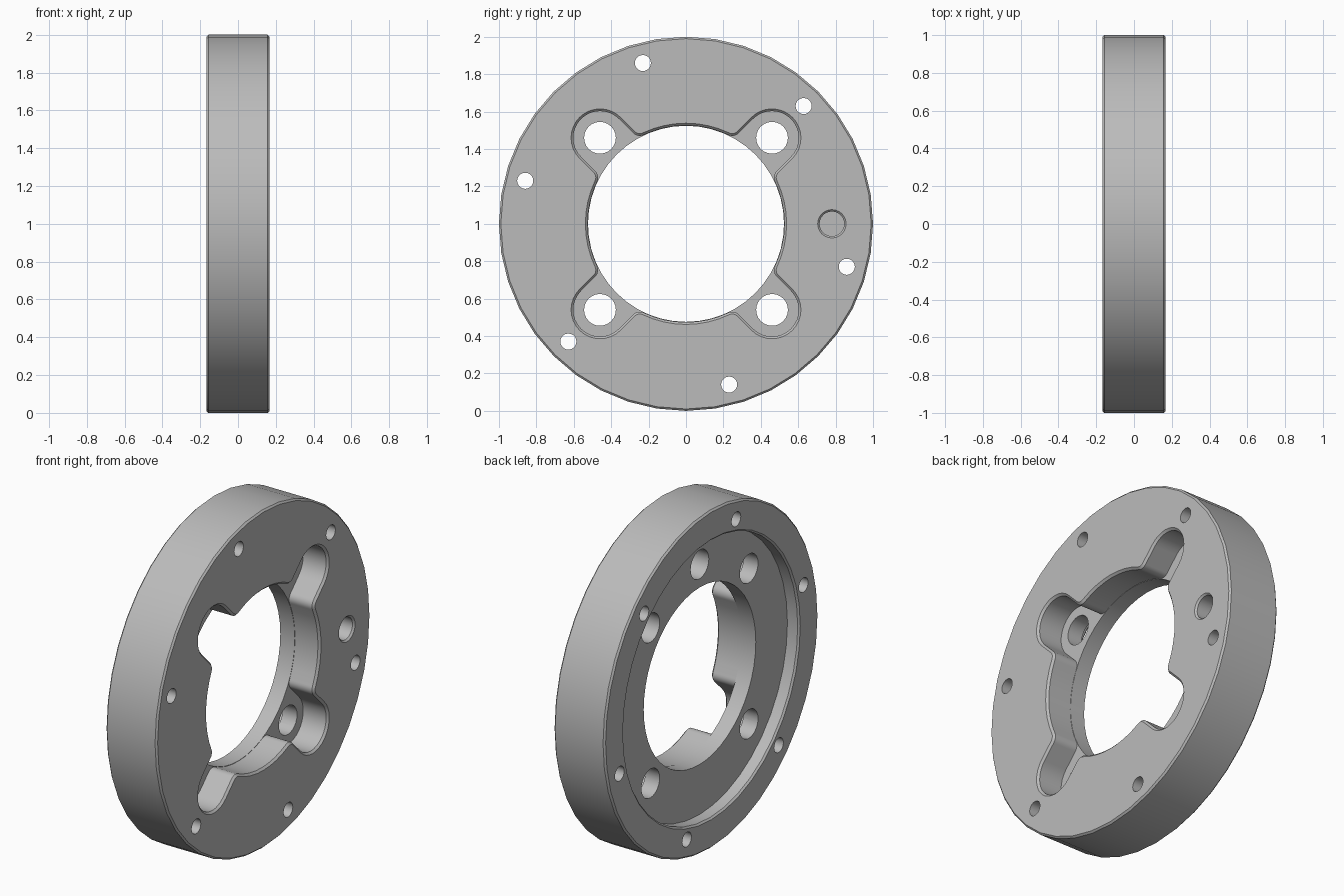
import bpy, bmesh
from math import sin, cos, pi, sqrt, atan2

cube = bpy.data.objects.get("Cube")
if cube:
    bpy.data.objects.remove(cube)

HALF = 0.167      # half thickness
CH = 0.01         # edge chamfer
FLOOR = 0.005     # pocket floor
RECESS = -0.09    # recess floor on the back face
BORE, SLOT, FILLET, REACH = 0.526, 0.143, 0.05, 0.65

steel = bpy.data.materials.new("grey metal")
steel.use_nodes = True
grey = (0.5, 0.5, 0.5, 1)
steel.diffuse_color = grey
steel.node_tree.nodes["Principled BSDF"].inputs["Base Color"].default_value = grey


def loft(bm, loops):
    """Skin a stack of equal loops of (x, y, z) points and cap both ends."""
    rings = [[bm.verts.new(p) for p in loop] for loop in loops]
    for a, b in zip(rings, rings[1:]):
        for i in range(len(a)):
            j = (i + 1) % len(a)
            bm.faces.new((a[i], a[j], b[j], b[i]))
    bm.faces.new(rings[0][::-1])
    bm.faces.new(rings[-1])


def turned(bm, profile, y=0, z=0, sides=24):
    """Turn a profile of (x, radius) pairs about an axis along x."""
    loft(bm, [[(x, y + r * cos(2 * pi * i / sides), z + 1 + r * sin(2 * pi * i / sides))
               for i in range(sides)] for x, r in profile])


def make_object(name, bm):
    bmesh.ops.recalc_face_normals(bm, faces=bm.faces)
    mesh = bpy.data.meshes.new(name)
    bm.to_mesh(mesh)
    bm.free()
    ob = bpy.data.objects.new(name, mesh)
    bpy.context.collection.objects.link(ob)
    return ob


def arc(cy, cz, r, a0, a1, n):
    return [(cy + r * cos(a0 + (a1 - a0) * i / n), cz + r * sin(a0 + (a1 - a0) * i / n))
            for i in range(n + 1)]


def bore_outline(x, grow):
    """Bore with four rounded slots on the diagonals, grown outward."""
    v = SLOT + FILLET
    u = sqrt((BORE + FILLET) ** 2 - v ** 2)
    t = atan2(v, u)
    f = FILLET - grow
    one = arc(u, -v, f, pi - t, pi / 2, 6)
    one += arc(REACH, 0, SLOT + grow, -pi / 2, pi / 2, 16)
    one += arc(u, v, f, -pi / 2, t - pi, 6)
    one += arc(0, 0, BORE + grow, t, pi / 2 - t, 8)[1:-1]
    points = []
    for k in range(4):
        a = pi / 4 + k * pi / 2
        points += [(x, p * cos(a) - q * sin(a), 1 + p * sin(a) + q * cos(a)) for p, q in one]
    return points


# Solid disc with chamfered rim and a round recess in the back
bm = bmesh.new()
turned(bm, [(RECESS, 0.82), (CH - HALF, 0.82), (-HALF, 0.82 + CH), (-HALF, 1 - CH),
            (CH - HALF, 1), (HALF - CH, 1), (HALF, 1 - CH)], sides=40)
ring = make_object("flange_ring", bm)
ring.data.materials.append(steel)

cutters = []

# Bore with four pockets, chamfered at the face
bm = bmesh.new()
loft(bm, [bore_outline(FLOOR, 0), bore_outline(HALF - 0.012, 0),
          bore_outline(HALF + 0.012, 0.024)])
cutters.append(make_object("pocket_cutter", bm))

# Plain bore through the rear web
bm = bmesh.new()
turned(bm, [(-0.3, BORE - 0.002), (0.05, BORE - 0.002)], sides=48)
cutters.append(make_object("bore_cutter", bm))

# Bolt holes in the pockets and one blind hole in the recess
bm = bmesh.new()
for y in (-0.46, 0.46):
    for z in (-0.46, 0.46):
        turned(bm, [(-0.3, 0.085), (0.05, 0.085)], y, z)
turned(bm, [(-0.3, 0.085), (0.06, 0.085)], 0, 0.66)
cutters.append(make_object("bolt_hole_cutter", bm))

# Six small through holes near the rim
bm = bmesh.new()
for k in range(6):
    a = atan2(0.23, 0.86) + k * pi / 3
    turned(bm, [(-0.3, 0.043), (0.3, 0.043)], -0.89 * cos(a), 0.89 * sin(a), 20)
cutters.append(make_object("rim_hole_cutter", bm))

# Blind pin hole with chamfered mouth
bm = bmesh.new()
turned(bm, [(0, 0.066), (HALF - CH, 0.066), (HALF + CH, 0.086)], 0.78, 0)
cutters.append(make_object("pin_hole_cutter", bm))

bpy.context.view_layer.objects.active = ring
for cutter in cutters:
    cutter.hide_render = True
    mod = ring.modifiers.new(cutter.name, 'BOOLEAN')
    mod.operation = 'DIFFERENCE'
    mod.solver = 'EXACT'
    mod.object = cutter
    bpy.ops.object.modifier_apply(modifier=mod.name)
    bpy.data.objects.remove(cutter)

bpy.ops.object.select_all(action='DESELECT')
ring.select_set(True)
bpy.ops.object.shade_smooth_by_angle(angle=pi / 6)
